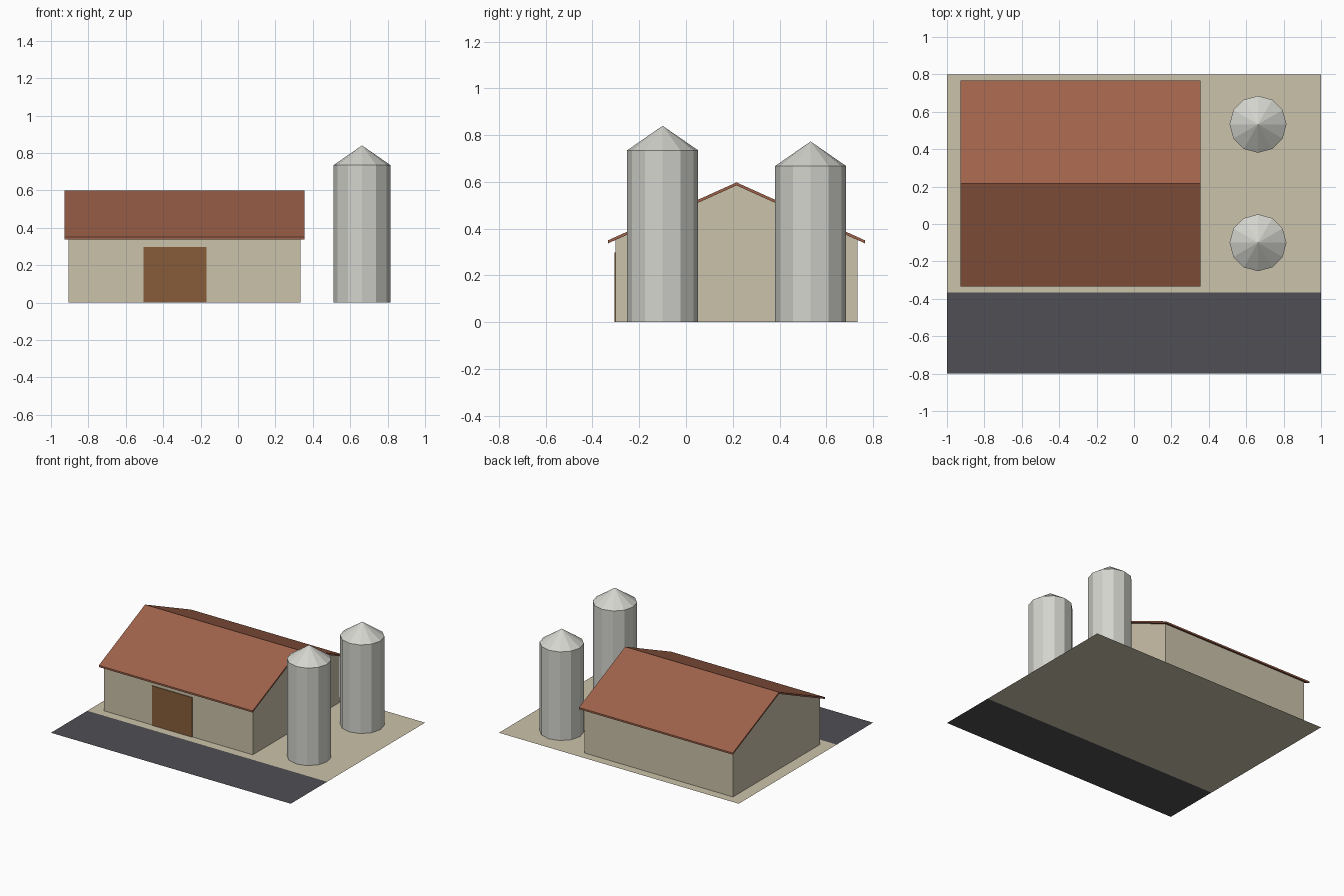
import bpy, bmesh, math

if "Cube" in bpy.data.objects:
    bpy.data.objects.remove(bpy.data.objects["Cube"])


def material(name, r, g, b):
    lin = lambda c: ((c / 255 + 0.055) / 1.055) ** 2.4
    m = bpy.data.materials.new(name)
    m.diffuse_color = (lin(r), lin(g), lin(b), 1)
    m.use_nodes = True
    m.node_tree.nodes["Principled BSDF"].inputs["Base Color"].default_value = m.diffuse_color
    return m


STONE = material("pale stone", 203, 194, 170)
ASPHALT = material("dark asphalt", 80, 79, 84)
RED = material("roof red", 159, 98, 74)
WOOD = material("door brown", 135, 92, 58)
STEEL = material("silo grey", 211, 212, 205)


def finish(name, bm, mat):
    bmesh.ops.recalc_face_normals(bm, faces=bm.faces)
    me = bpy.data.meshes.new(name)
    bm.to_mesh(me)
    bm.free()
    me.materials.append(mat)
    ob = bpy.data.objects.new(name, me)
    bpy.context.collection.objects.link(ob)


def flat(name, y0, y1, mat):
    bm = bmesh.new()
    bm.faces.new([bm.verts.new(p) for p in
                  ((-1, y0, 0), (1, y0, 0), (1, y1, 0), (-1, y1, 0))])
    finish(name, bm, mat)


def extrude_x(name, profile, x0, x1, mat):
    """Extrude a closed (y, z) profile along x."""
    bm = bmesh.new()
    face = bm.faces.new([bm.verts.new((x0, y, z)) for y, z in profile])
    ext = bmesh.ops.extrude_face_region(bm, geom=[face])["geom"]
    bmesh.ops.translate(bm, vec=(x1 - x0, 0, 0),
                        verts=[v for v in ext if isinstance(v, bmesh.types.BMVert)])
    finish(name, bm, mat)


def silo(name, x, y, eave, apex, r=0.152, n=12):
    bm = bmesh.new()
    ring = lambda z: [bm.verts.new((x + r * math.cos(math.tau * i / n),
                                    y + r * math.sin(math.tau * i / n), z))
                      for i in range(n)]
    low, high, tip = ring(0), ring(eave), bm.verts.new((x, y, apex))
    for i in range(n):
        j = (i + 1) % n
        bm.faces.new((low[i], low[j], high[j], high[i]))
        bm.faces.new((high[i], high[j], tip))
    finish(name, bm, STEEL)


# Ground: yard and road strip
flat("yard", -0.367, 0.8, STONE)
flat("road", -0.8, -0.367, ASPHALT)

# Barn: gabled body, folded roof slab, door plate
MID, HALF, OVER, T = 0.216, 0.517, 0.55, 0.013
top = lambda d: 0.598 - 0.451 * d
extrude_x("barn_walls", [(MID - HALF, 0), (MID + HALF, 0),
                         (MID + HALF, top(HALF) - T), (MID, top(0) - T),
                         (MID - HALF, top(HALF) - T)], -0.905, 0.334, STONE)
extrude_x("barn_roof", [(MID - OVER, top(OVER)), (MID, top(0)), (MID + OVER, top(OVER)),
                        (MID + OVER, top(OVER) - T), (MID, top(0) - T),
                        (MID - OVER, top(OVER) - T)], -0.927, 0.356, RED)
front = MID - HALF
extrude_x("barn_door", [(front - 0.005, 0), (front, 0), (front, 0.298),
                        (front - 0.005, 0.298)], -0.505, -0.168, WOOD)

# Silos
silo("front_silo", 0.663, -0.1, 0.735, 0.84)
silo("back_silo", 0.663, 0.533, 0.668, 0.773)
